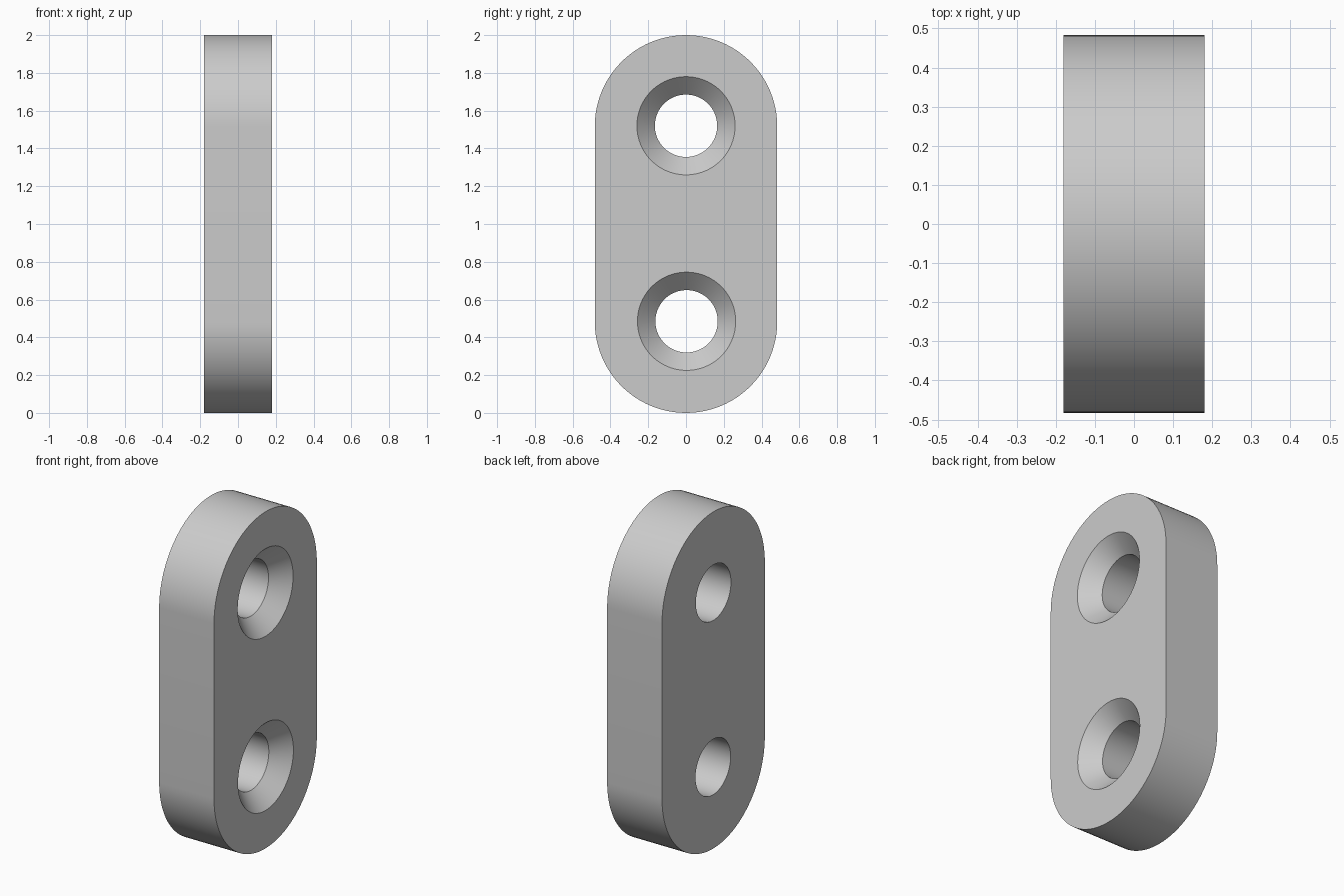
import bpy, bmesh
from math import cos, sin, pi

cube = bpy.data.objects.get("Cube")
if cube:
    bpy.data.objects.remove(cube, do_unlink=True)

HALF_T = 0.18          # half thickness along x
END_R = 0.483          # radius of the rounded ends
HOLE_R, SINK_R, SINK_DEPTH = 0.165, 0.26, 0.095
HOLES = [(0.0, 1.52), (0.003, 0.485)]   # hole centres (y, z)
SEG = 96

grey = bpy.data.materials.new("plain_grey")
grey.use_nodes = True
colour = (0.6, 0.6, 0.6, 1)
grey.diffuse_color = colour
grey.node_tree.nodes["Principled BSDF"].inputs["Base Color"].default_value = colour

bm = bmesh.new()


def loop(x, points):
    """Closed ring of edges in the plane at x."""
    vs = [bm.verts.new((x, y, z)) for y, z in points]
    return [bm.edges.new((vs[i], vs[(i + 1) % len(vs)])) for i in range(len(vs))]


def circle(centre, r):
    return [(centre[0] + r * cos(2 * pi * i / SEG), centre[1] + r * sin(2 * pi * i / SEG))
            for i in range(SEG)]


def stadium():
    """Two half circles joined by straight sides."""
    half = SEG // 2
    return [(END_R * cos(start + pi * i / half), z + END_R * sin(start + pi * i / half))
            for z, start in ((2 - END_R, 0), (END_R, pi)) for i in range(half + 1)]


def bridge(a, b):
    bmesh.ops.bridge_loops(bm, edges=a + b)


# Outer wall
back, front = loop(-HALF_T, stadium()), loop(HALF_T, stadium())
back_cap, front_cap = list(back), list(front)
bridge(back, front)

# Countersunk holes: straight bore, then a cone opening towards +x
for centre in HOLES:
    exit_ring = loop(-HALF_T, circle(centre, HOLE_R))
    throat = loop(HALF_T - SINK_DEPTH, circle(centre, HOLE_R))
    mouth = loop(HALF_T, circle(centre, SINK_R))
    bridge(exit_ring, throat)
    bridge(throat, mouth)
    back_cap += exit_ring
    front_cap += mouth

# Flat faces around the holes
for cap in (back_cap, front_cap):
    bmesh.ops.triangle_fill(bm, edges=cap, use_beauty=True, use_dissolve=False)
bmesh.ops.recalc_face_normals(bm, faces=bm.faces)

mesh = bpy.data.meshes.new("mounting_plate")
bm.to_mesh(mesh)
bm.free()
mesh.materials.append(grey)
plate = bpy.data.objects.new("mounting_plate", mesh)
bpy.context.collection.objects.link(plate)

bpy.ops.object.select_all(action="DESELECT")
plate.select_set(True)
bpy.context.view_layer.objects.active = plate
bpy.ops.object.shade_smooth_by_angle()
